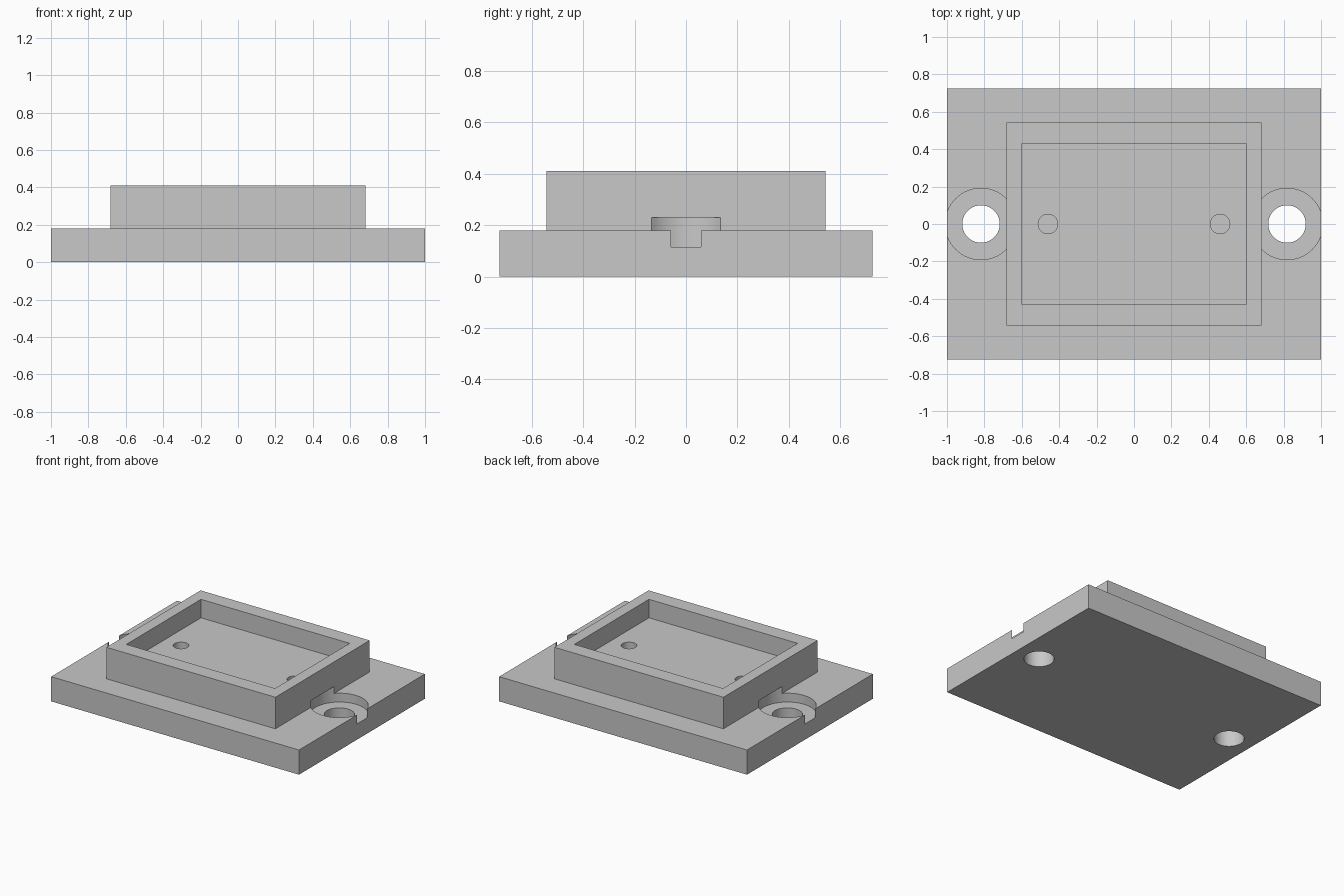
import bpy

default = bpy.data.objects.get("Cube")
if default:
    bpy.data.objects.remove(default, do_unlink=True)

grey = bpy.data.materials.new("grey")
grey.use_nodes = True
grey.diffuse_color = (0.58, 0.58, 0.58, 1)
grey.node_tree.nodes["Principled BSDF"].inputs["Base Color"].default_value = grey.diffuse_color


def box(name, half_x, half_y, bottom, top):
    bpy.ops.mesh.primitive_cube_add(size=2, location=(0, 0, (bottom + top) / 2))
    ob = bpy.context.object
    ob.name = name
    ob.scale = (half_x, half_y, (top - bottom) / 2)
    bpy.ops.object.transform_apply(location=True, rotation=False, scale=True)
    ob.data.materials.append(grey)
    return ob


def cylinder(name, x, radius, bottom, top):
    bpy.ops.mesh.primitive_cylinder_add(vertices=64, radius=radius, depth=top - bottom,
                                        location=(x, 0, (bottom + top) / 2))
    ob = bpy.context.object
    ob.name = name
    ob.data.materials.append(grey)
    return ob


def combine(target, other, operation):
    """Apply a boolean and discard the helper."""
    mod = target.modifiers.new(other.name, 'BOOLEAN')
    mod.object = other
    mod.operation = operation
    mod.solver = 'EXACT'
    bpy.context.view_layer.objects.active = target
    bpy.ops.object.modifier_apply(modifier=mod.name)
    bpy.data.objects.remove(other, do_unlink=True)


PLATE_TOP, RIM_TOP, FLOOR = 0.18, 0.41, 0.275

# Base plate with the raised rim block
plate = box("mounting_plate", 1.0, 0.725, 0, PLATE_TOP)
combine(plate, box("raised_block", 0.682, 0.543, 0.05, RIM_TOP), 'UNION')

# Rectangular pocket in the block
combine(plate, box("pocket_cutter", 0.6, 0.43, FLOOR, 0.6), 'DIFFERENCE')

for side in (-1, 1):
    # Screw hole with a counterbore that also notches the block and plate edge
    combine(plate, cylinder("counterbore_cutter", side * 0.818, 0.191, 0.115, 0.23), 'DIFFERENCE')
    combine(plate, cylinder("screw_hole_cutter", side * 0.818, 0.1, -0.1, 0.2), 'DIFFERENCE')
    # Small blind hole in the pocket floor
    combine(plate, cylinder("pin_hole_cutter", side * 0.46, 0.052, PLATE_TOP, 0.35), 'DIFFERENCE')

# Smooth hole walls, sharp edges
bpy.ops.object.select_all(action='DESELECT')
plate.select_set(True)
bpy.context.view_layer.objects.active = plate
bpy.ops.object.shade_smooth_by_angle()
